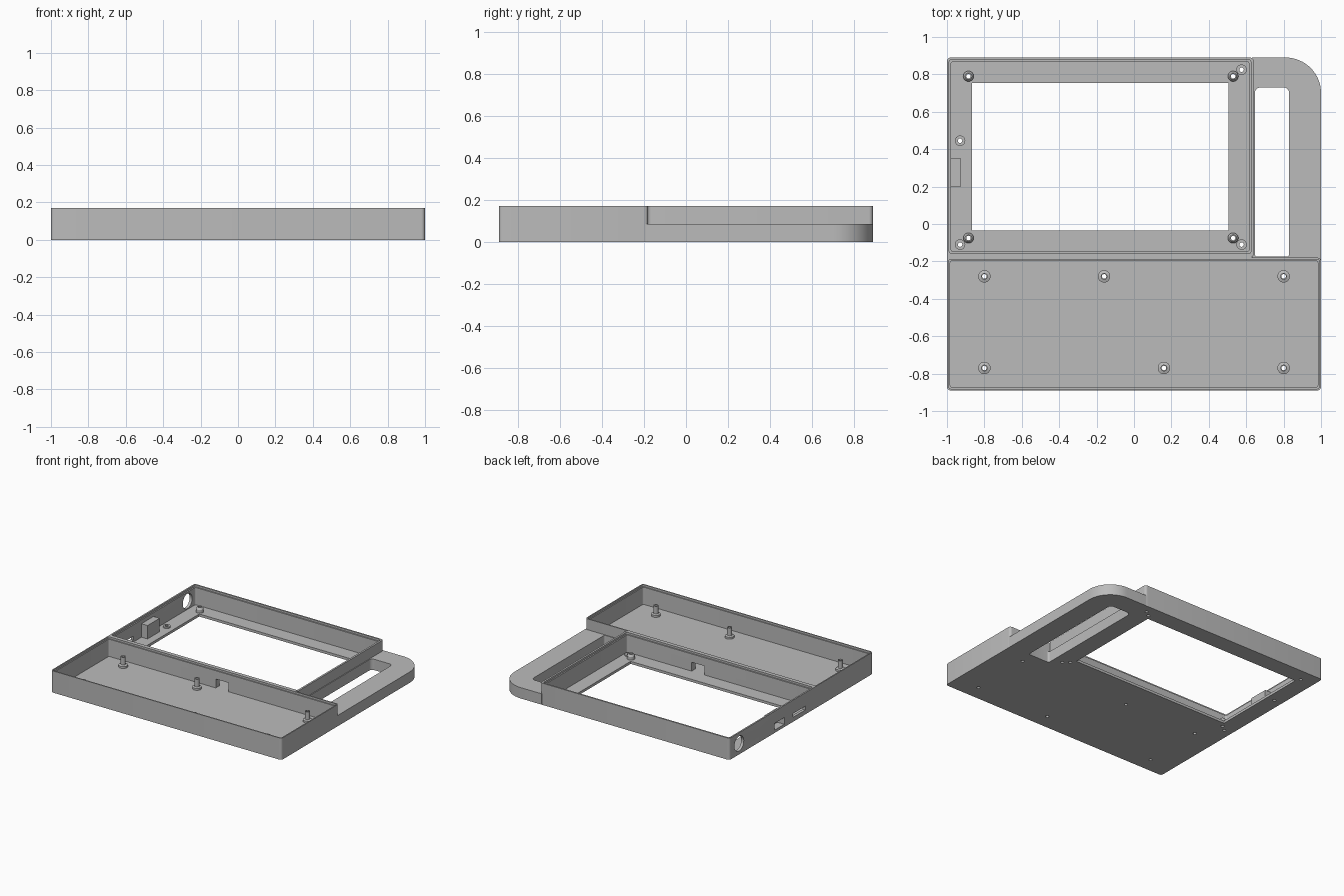
import bpy, bmesh, math
from mathutils import Matrix

cube = bpy.data.objects.get("Cube")
if cube:
    bpy.data.objects.remove(cube)

grey = bpy.data.materials.new("plain grey")
grey.use_nodes = True
COLOUR = (0.5, 0.5, 0.5, 1)
grey.diffuse_color = COLOUR
grey.node_tree.nodes["Principled BSDF"].inputs["Base Color"].default_value = COLOUR


def make(name, bm):
    """Turn a bmesh into a linked object."""
    bmesh.ops.recalc_face_normals(bm, faces=bm.faces)
    mesh = bpy.data.meshes.new(name)
    bm.to_mesh(mesh)
    bm.free()
    mesh.materials.append(grey)
    obj = bpy.data.objects.new(name, mesh)
    bpy.context.collection.objects.link(obj)
    return obj


def prism(name, x, y, z, radii=(0, 0, 0, 0)):
    """Upright block; radii round the corners front-left, front-right, back-right, back-left."""
    corners = [(x[0], y[0], 1, 1), (x[1], y[0], -1, 1), (x[1], y[1], -1, -1), (x[0], y[1], 1, -1)]
    bm = bmesh.new()
    ring = []
    for i, ((cx, cy, sx, sy), r) in enumerate(zip(corners, radii)):
        steps = 0 if r == 0 else (16 if r > 0.1 else 6)
        for k in range(steps + 1):
            a = math.pi * (1 + i / 2) + (math.pi / 2 * k / steps if steps else 0)
            ring.append(bm.verts.new((cx + sx * r + r * math.cos(a),
                                      cy + sy * r + r * math.sin(a), z[0])))
    face = bm.faces.new(ring)
    top = bmesh.ops.extrude_face_region(bm, geom=[face])["geom"]
    bmesh.ops.translate(bm, vec=(0, 0, z[1] - z[0]),
                        verts=[v for v in top if isinstance(v, bmesh.types.BMVert)])
    return make(name, bm)


def cylinder(name, centre, radius, depth, axis="Z"):
    turn = Matrix.Rotation(math.pi / 2, 4, "Y") if axis == "X" else Matrix()
    bm = bmesh.new()
    bmesh.ops.create_cone(bm, cap_ends=True, segments=32, radius1=radius, radius2=radius,
                          depth=depth, matrix=Matrix.Translation(centre) @ turn)
    return make(name, bm)


def smooth(obj):
    obj.data.shade_smooth()
    obj.data.set_sharp_from_angle(angle=math.radians(30))


def carve(obj, cutters):
    """Subtract the cutters, bake the result and remove them."""
    for c in cutters:
        c.hide_render = True
        mod = obj.modifiers.new("cut", "BOOLEAN")
        mod.operation, mod.solver, mod.object = "DIFFERENCE", "EXACT", c
    graph = bpy.context.evaluated_depsgraph_get()
    baked = bpy.data.meshes.new_from_object(obj.evaluated_get(graph))
    obj.modifiers.clear()
    obj.data = baked
    for c in cutters:
        bpy.data.objects.remove(c)
    smooth(obj)


def pocket(x, y, lip, r):
    """Tray hollow plus a shallow wider step for the lid."""
    return [prism("pocket_cutter", x, y, (FLOOR, 0.3), (r,) * 4),
            prism("lip_cutter", (x[0] - lip, x[1] + lip), (y[0] - lip, y[1] + lip),
                  (TOP - 0.015, 0.3), (r,) * 4)]


def cable_notch():
    return prism("notch_cutter", (-0.055, 0.055), (-0.3, -0.1), (FLOOR, 0.09))


def drill(points):
    return [cylinder("drill_cutter", (px, py, 0), 0.012, 0.2) for px, py in points]


def posts(name, points, profile):
    """Hollow posts spun from a radius/height profile."""
    for n, (px, py) in enumerate(points):
        bm = bmesh.new()
        verts = [bm.verts.new((r, 0, h)) for r, h in profile]
        edges = [bm.edges.new((a, b)) for a, b in zip(verts, verts[1:] + verts[:1])]
        bmesh.ops.spin(bm, geom=verts + edges, cent=(0, 0, 0), axis=(0, 0, 1),
                       angle=2 * math.pi, steps=24)
        bmesh.ops.remove_doubles(bm, verts=bm.verts, dist=0.0005)
        obj = make(f"{name}_{n + 1}", bm)
        obj.location = (px, py, 0)
        smooth(obj)


TOP, FLOOR, SPLIT = 0.17, 0.02, -0.18
front_points = [(-0.8, -0.28), (-0.16, -0.28), (0.8, -0.28),
                (-0.8, -0.77), (0.16, -0.77), (0.8, -0.77)]
panel_points = [(x, y) for x in (-0.885, 0.53) for y in (-0.075, 0.79)]
rim_points = [(-0.93, 0.445), (-0.93, -0.11), (0.575, -0.11), (0.575, 0.825)]

# Front tray
front_tray = prism("front_tray", (-1, 1), (-0.89, SPLIT), (0, TOP), (0.02, 0.02, 0.02, 0))
carve(front_tray, pocket((-0.983, 0.983), (-0.873, -0.197), 0.008, 0.012)
      + [cable_notch()] + drill(front_points))

# Screen tray with window, round socket and two ports in its right wall
screen_tray = prism("screen_tray", (-1, 0.64), (SPLIT, 0.89), (0, TOP), (0, 0.02, 0.02, 0.02))
carve(screen_tray, pocket((-0.978, 0.615), (-0.148, 0.868), 0.01, 0.012) + [
    cable_notch(),
    prism("window_cutter", (-0.865, 0.505), (-0.035, 0.755), (-0.1, 0.1)),
    cylinder("socket_cutter", (-1, 0.77, 0.085), 0.058, 0.1, "X"),
    prism("square_port_cutter", (-1.1, -0.95), (0.21, 0.33), (0.022, 0.075)),
    prism("slot_port_cutter", (-1.1, -0.95), (-0.05, 0.1), (0.035, 0.065)),
] + drill(panel_points + rim_points))

# Housing behind the square port
port_housing = prism("port_housing", (-0.985, -0.925), (0.2, 0.35), (0.01, 0.125))
carve(port_housing, [prism("housing_cutter", (-1.1, -0.94), (0.21, 0.33), (0.022, 0.075))])

# Carry handle, half the height of the trays
handle = prism("handle", (0.63, 1), (SPLIT - 0.012, 0.89), (0, 0.085), (0, 0, 0.19, 0))
carve(handle, [prism("grip_cutter", (0.646, 0.83), (-0.175, 0.73), (-0.1, 0.2),
                     (0.015, 0.015, 0.03, 0.03))])

# Screw posts
posts("front_post", front_points, [(0.012, 0.01), (0.033, 0.01), (0.033, 0.035),
                                   (0.018, 0.04), (0.018, 0.1), (0.012, 0.1)])
posts("panel_post", panel_points, [(0.012, 0.01), (0.028, 0.01), (0.028, 0.045),
                                   (0.018, 0.06), (0.012, 0.06)])
posts("rim_boss", rim_points, [(0.012, 0.01), (0.028, 0.01), (0.028, 0.03), (0.012, 0.03)])
